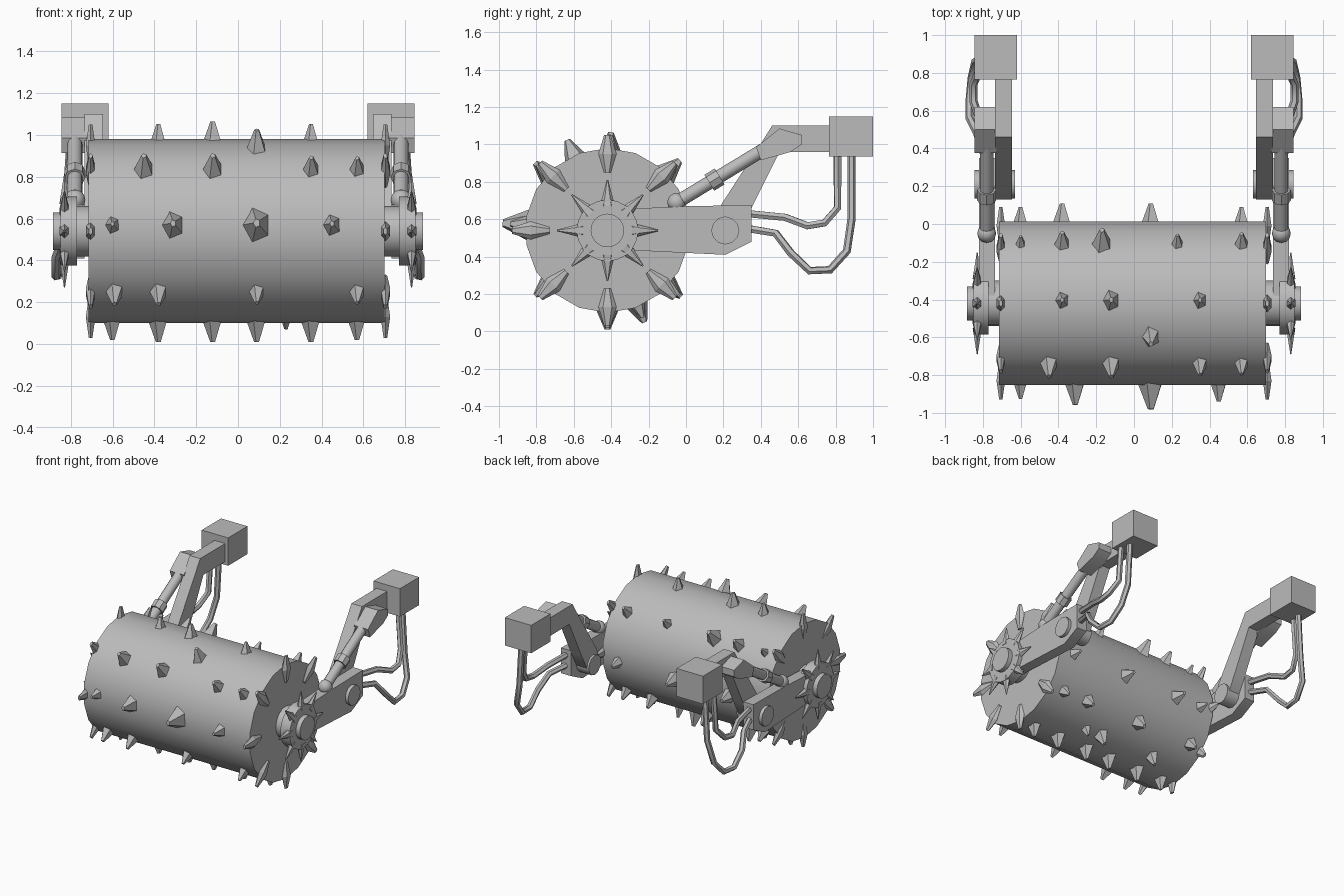
import bpy, bmesh
from math import cos, sin, radians, pi
from mathutils import Vector, Matrix

cube = bpy.data.objects.get("Cube")
if cube:
    bpy.data.objects.remove(cube)

steel = bpy.data.materials.new("grey steel")
steel.use_nodes = True
steel.diffuse_color = (0.5, 0.5, 0.5, 1)
steel.node_tree.nodes["Principled BSDF"].inputs["Base Color"].default_value = (0.5, 0.5, 0.5, 1)

AXLE_Y, AXLE_Z, DRUM_R = -0.42, 0.54, 0.44


def finish(name, bm, angle=40):
    bmesh.ops.recalc_face_normals(bm, faces=bm.faces[:])
    mesh = bpy.data.meshes.new(name)
    bm.to_mesh(mesh)
    bm.free()
    ob = bpy.data.objects.new(name, mesh)
    bpy.context.collection.objects.link(ob)
    mesh.materials.append(steel)
    bpy.ops.object.select_all(action='DESELECT')
    ob.select_set(True)
    bpy.context.view_layer.objects.active = ob
    bpy.ops.object.shade_smooth_by_angle(angle=radians(angle))
    return ob


def add_cone(bm, a, b, r1, r2, sides, squash=1.0, twist=0.0):
    """Tapered prism from point a to point b; squash narrows it along x."""
    a, b = Vector(a), Vector(b)
    d = (b - a).normalized()
    side = Vector((1, 0, 0)) if abs(d.x) < 0.9 else Vector((0, 1, 0))
    side = (side - d * side.dot(d)).normalized()
    up = d.cross(side)
    frame = Matrix((side, up, d)).transposed().to_4x4()
    m = (Matrix.Translation((a + b) / 2) @ frame
         @ Matrix.Diagonal((squash, 1, 1, 1)) @ Matrix.Rotation(twist, 4, 'Z'))
    bmesh.ops.create_cone(bm, cap_ends=True, segments=sides, radius1=r1,
                          radius2=r2, depth=(b - a).length, matrix=m)


def radial(x, degrees, r):
    """Point around the axle; 0 is front, 90 is up."""
    a = radians(degrees)
    return Vector((x, AXLE_Y - r * cos(a), AXLE_Z + r * sin(a)))


def rod(name, a, b, r, sides=12, r2=None):
    bm = bmesh.new()
    add_cone(bm, a, b, r, r if r2 is None else r2, sides)
    return finish(name, bm)


def plate(name, outline, x1, x2):
    """Side outline in (y, z), extruded along x."""
    bm = bmesh.new()
    f = bm.faces.new([bm.verts.new((x1, y, z)) for y, z in outline])
    ext = bmesh.ops.extrude_face_region(bm, geom=[f])["geom"]
    bmesh.ops.translate(bm, vec=(x2 - x1, 0, 0),
                        verts=[v for v in ext if isinstance(v, bmesh.types.BMVert)])
    return finish(name, bm, 30)


def hose(name, points):
    curve = bpy.data.curves.new(name, 'CURVE')
    curve.dimensions = '3D'
    curve.bevel_depth, curve.bevel_resolution = 0.022, 1
    curve.use_fill_caps = True
    spline = curve.splines.new('POLY')
    spline.points.add(len(points) - 1)
    for p, co in zip(spline.points, points):
        p.co = (*co, 1)
    ob = bpy.data.objects.new(name, curve)
    bpy.context.collection.objects.link(ob)
    curve.materials.append(steel)
    bpy.ops.object.select_all(action='DESELECT')
    ob.select_set(True)
    bpy.context.view_layer.objects.active = ob
    bpy.ops.object.convert(target='MESH')
    ob = bpy.context.view_layer.objects.active
    bpy.ops.object.shade_smooth_by_angle(angle=radians(50))
    return ob


# Drum
rod("drum", (-0.715, AXLE_Y, AXLE_Z), (0.7, AXLE_Y, AXLE_Z), DRUM_R, 18)

# Drum spikes: angle of each row, then (x, scale) along it
rows = {
    4: [(-0.6, .75), (-0.31, 1.1), (0.09, 1.35), (0.45, .9)],
    43: [(-0.45, 1), (-0.12, 1), (0.35, .85), (0.57, .8)],
    66: [(0.09, 1)],
    92: [(-0.38, .8), (-0.12, .95), (0.35, .8)],
    136: [(-0.6, .6), (-0.38, .9), (-0.17, 1.1), (0.23, .7), (0.57, .8)],
    185: [(-0.6, .8), (-0.38, 1), (0.09, 1), (0.57, .8)],
    222: [(-0.6, .9), (-0.12, 1), (0.35, .9), (0.57, .8)],
    248: [(-0.38, .9), (0.09, 1), (0.23, .7)],
    270: [(-0.6, .9), (-0.38, 1), (-0.12, 1), (0.09, 1), (0.35, 1), (0.57, .9)],
    318: [(-0.59, .9), (-0.38, .9), (0.09, .8), (0.57, .8)],
}
bm = bmesh.new()
for degrees, row in rows.items():
    for x, s in row:
        add_cone(bm, radial(x, degrees, DRUM_R - 0.03),
                 radial(x, degrees, DRUM_R + 0.09 * s), 0.07 * s, 0.016 * s, 5, 0.8, pi / 2)
finish("drum_spikes", bm, 15)


def build_side(side):
    label = "left" if side > 0 else "right"
    n = lambda part: label + "_" + part
    X = lambda v: side * v

    # Teeth lying around the rim of the drum end
    bm = bmesh.new()
    for k in range(8):
        d = k * 45
        x = X(0.705)
        add_cone(bm, radial(x, d, 0.31), radial(x, d, 0.41), 0.018, 0.048, 6, 0.55)
        add_cone(bm, radial(x, d, 0.41), radial(x, d, 0.51), 0.048, 0.018, 6, 0.55)
    finish(n("rim_teeth"), bm, 15)

    # Hub with its star of spikes
    rod(n("axle"), (X(0.69), AXLE_Y, AXLE_Z), (X(0.78), AXLE_Y, AXLE_Z), 0.12, 16)
    rod(n("hub_disc"), (X(0.77), AXLE_Y, AXLE_Z), (X(0.85), AXLE_Y, AXLE_Z), 0.165, 20)
    rod(n("hub_cap"), (X(0.84), AXLE_Y, AXLE_Z), (X(0.885), AXLE_Y, AXLE_Z), 0.09, 16)
    bm = bmesh.new()
    for k in range(8):
        add_cone(bm, radial(X(0.83), k * 45, 0.13), radial(X(0.83), k * 45, 0.27),
                 0.04, 0.004, 6, 0.7)
    finish(n("hub_star"), bm, 15)

    # Lower arm and pivot
    plate(n("lower_arm"), [(-0.42, 0.65), (0.0, 0.67), (0.35, 0.675), (0.35, 0.48),
                           (0.21, 0.41), (-0.42, 0.44)], X(0.735), X(0.82))
    rod(n("pivot"), (X(0.63), 0.21, 0.54), (X(0.845), 0.21, 0.54), 0.075, 12)

    # Cranked upper arm and its mounting block
    plate(n("upper_arm"), [(0.13, 0.56), (0.17, 0.65), (0.41, 1.02), (0.46, 1.1), (0.8, 1.1),
                           (0.8, 0.96), (0.5, 0.96), (0.35, 0.66), (0.28, 0.53), (0.2, 0.47)],
          X(0.645), X(0.735))
    plate(n("mount_block"), [(0.765, 0.935), (0.765, 1.15), (1, 1.15), (1, 0.935)],
          X(0.62), X(0.845))

    # Hydraulic piston
    x = X(0.78)
    bm = bmesh.new()
    bmesh.ops.create_uvsphere(bm, u_segments=12, v_segments=8, radius=0.05,
                              matrix=Matrix.Translation((x, -0.05, 0.69)))
    finish(n("piston_ball"), bm)
    rod(n("piston_rod"), (x, -0.05, 0.69), (x, 0.42, 0.975), 0.036)
    rod(n("piston_collar"), (x, 0.125, 0.795), (x, 0.18, 0.829), 0.05, 8)
    plate(n("piston_housing"), [(0.375, 0.985), (0.5, 1.085), (0.62, 1.05), (0.62, 1.0),
                                (0.56, 0.96), (0.4, 0.915)], X(0.725), X(0.845))

    # Hydraulic hoses
    hose(n("upper_hose"), [(X(0.78), 0.33, 0.63), (X(0.81), 0.53, 0.61), (X(0.85), 0.65, 0.565),
                           (X(0.85), 0.74, 0.58), (X(0.82), 0.81, 0.66), (X(0.8), 0.81, 0.95)])
    hose(n("lower_hose"), [(X(0.78), 0.33, 0.55), (X(0.83), 0.48, 0.525), (X(0.87), 0.56, 0.42),
                           (X(0.87), 0.66, 0.325), (X(0.86), 0.77, 0.33), (X(0.84), 0.86, 0.43),
                           (X(0.8), 0.885, 0.6), (X(0.78), 0.885, 0.95)])


for s in (1, -1):
    build_side(s)
